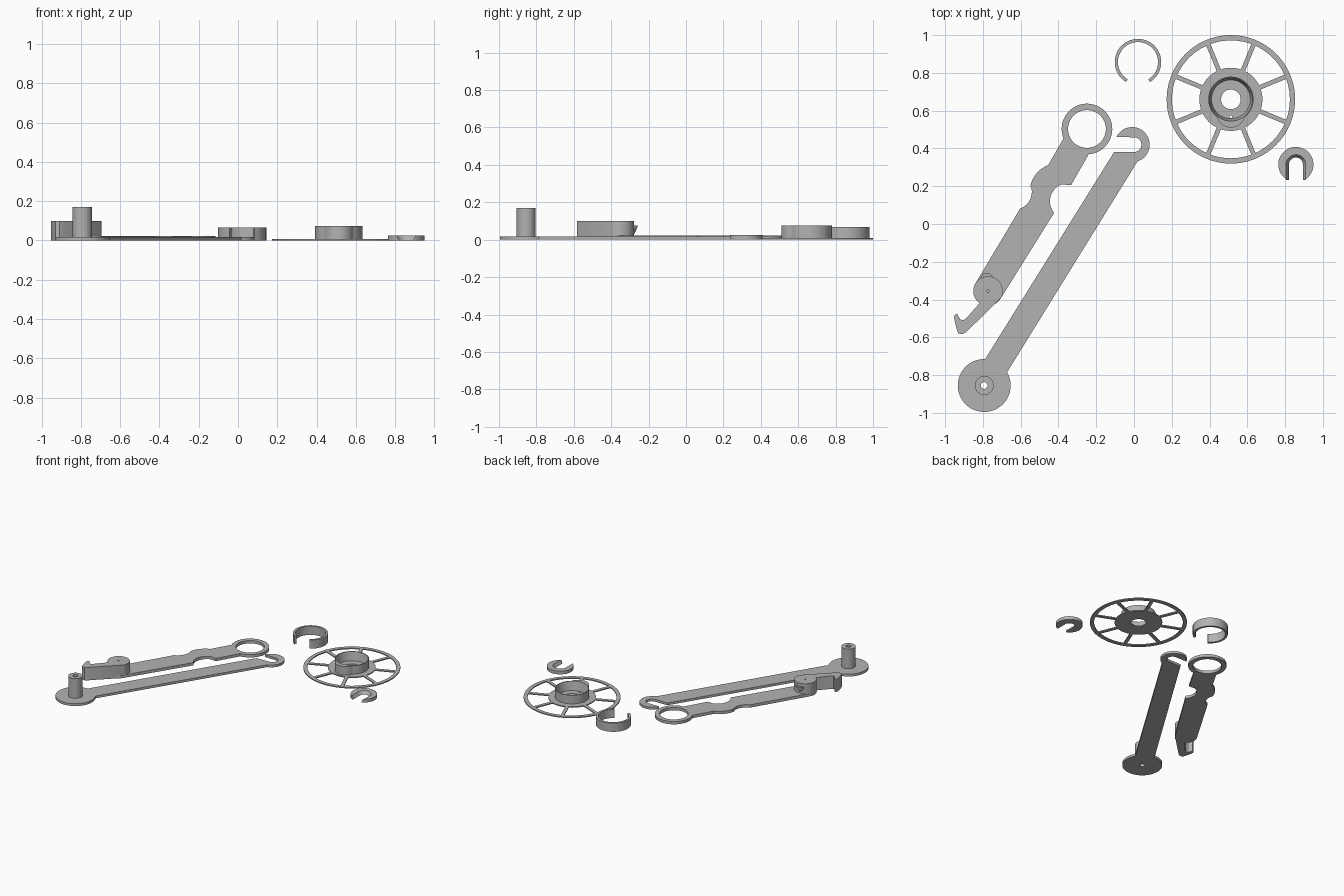
import bpy, bmesh
from math import sin, cos, asin, radians, degrees, sqrt, pi

cube = bpy.data.objects.get("Cube")
if cube:
    bpy.data.objects.remove(cube, do_unlink=True)

grey = bpy.data.materials.new("plain grey")
grey.use_nodes = True
grey.diffuse_color = (0.45, 0.45, 0.45, 1)
grey.node_tree.nodes["Principled BSDF"].inputs["Base Color"].default_value = grey.diffuse_color


def arc(c, r, a, b, n=24):
    """Points on a circle from angle a to b in degrees."""
    angles = [radians(a + (b - a) * i / n) for i in range(n + 1)]
    return [(c[0] + r * cos(t), c[1] + r * sin(t)) for t in angles]


def circle(c, r, n=64):
    return arc(c, r, 0, 360, n)[:-1]


def finish(name, mesh):
    mesh.materials.clear()
    mesh.materials.append(grey)
    ob = bpy.data.objects.new(name, mesh)
    bpy.context.collection.objects.link(ob)
    bpy.ops.object.select_all(action="DESELECT")
    ob.select_set(True)
    bpy.context.view_layer.objects.active = ob
    bpy.ops.object.shade_smooth_by_angle(angle=radians(30))
    return ob


def plate(name, outlines, z0, z1):
    """Flat plate: first outline is the edge, the others are holes."""
    cu = bpy.data.curves.new(name, "CURVE")
    cu.dimensions = "2D"
    cu.fill_mode = "BOTH"
    cu.extrude = (z1 - z0) / 2
    for pts in outlines:
        sp = cu.splines.new("POLY")
        sp.points.add(len(pts) - 1)
        for p, (x, y) in zip(sp.points, pts):
            p.co = (x, y, 0, 1)
        sp.use_cyclic_u = True
    helper = bpy.data.objects.new(name + "_outline", cu)
    bpy.context.collection.objects.link(helper)
    bpy.context.view_layer.update()
    mesh = bpy.data.meshes.new_from_object(
        helper.evaluated_get(bpy.context.evaluated_depsgraph_get()))
    bpy.data.objects.remove(helper, do_unlink=True)
    bm = bmesh.new()
    bm.from_mesh(mesh)
    bmesh.ops.translate(bm, verts=bm.verts, vec=(0, 0, (z0 + z1) / 2))
    bmesh.ops.remove_doubles(bm, verts=bm.verts, dist=1e-5)
    bmesh.ops.recalc_face_normals(bm, faces=bm.faces)
    bm.to_mesh(mesh)
    bm.free()
    return finish(name, mesh)


def wall(name, rails, closed):
    """Wall whose cross-section corners follow the (points, z) rails."""
    bm = bmesh.new()
    rows = [[bm.verts.new((x, y, z)) for x, y in pts] for pts, z in rails]
    n = len(rows[0])
    for k, row in enumerate(rows):
        nxt = rows[(k + 1) % len(rows)]
        for i in range(n if closed else n - 1):
            j = (i + 1) % n
            bm.faces.new((row[i], row[j], nxt[j], nxt[i]))
    if not closed:
        for i in (0, n - 1):
            bm.faces.new([row[i] for row in rows])
    bmesh.ops.recalc_face_normals(bm, faces=bm.faces)
    mesh = bpy.data.meshes.new(name)
    bm.to_mesh(mesh)
    bm.free()
    return finish(name, mesh)


# Spoked wheel with eight windows, centre bore and pin hole
wc = (0.513, 0.66)
rim_r, hub_r, half_spoke = 0.312, 0.167, 0.012
windows = []
for k in range(8):
    a, b = 22.5 + 45 * k, 67.5 + 45 * k
    o, i = (degrees(asin(half_spoke / r)) for r in (rim_r, hub_r))
    windows.append(arc(wc, rim_r, a + o, b - o, 10) + arc(wc, hub_r, b - i, a + i, 10))
plate("spoked_wheel", [circle(wc, 0.34, 96), *windows, circle(wc, 0.052),
                       circle((wc[0], wc[1] - 0.092), 0.007, 12)], 0, 0.008)

# Raised hub wall with a rounded bulge at the front
outer = []
for i in range(96):
    t = 2 * pi * i / 96
    r = max(0.12, -0.15 * sin(t))
    outer.append((wc[0] + r * cos(t), wc[1] + r * sin(t)))
wall("hub_wall", [(outer, 0), (outer, 0.075), (circle(wc, 0.115, 96), 0.075),
                  (circle(wc, 0.101, 96), 0)], True)

# Open snap ring
sc = (0.021, 0.857)
out_arc, in_arc = arc(sc, 0.123, -59, 239, 64), arc(sc, 0.106, -59, 239, 64)
wall("snap_ring", [(out_arc, 0), (out_arc, 0.067), (in_arc, 0.067), (in_arc, 0)], False)

# U-shaped clip with a slot that widens upward
cc, foot = (0.857, 0.315), 0.234


def slot(r):
    leg = [foot + (cc[1] - foot) * i / 8 for i in range(8)]
    return ([(cc[0] + r, y) for y in leg] + arc(cc, r, 0, 180, 24)
            + [(cc[0] - r, y) for y in reversed(leg)])


end = degrees(asin((cc[1] - foot) / 0.093))
edge = arc(cc, 0.093, -end, 180 + end, 40)
wall("slotted_clip", [(edge, 0), (edge, 0.025), (slot(0.052), 0.025), (slot(0.037), 0)], False)

# Long arm: round foot, straight bar and open hook
fc, hc = (-0.793, -0.855), (-0.01, 0.42)
bar = ([(-0.106, 0.38)] + arc((0, 0.42), 0.039, -90, 90, 16) + [(-0.093, 0.46), (-0.085, 0.475)]
       + arc(hc, 0.093, 130, -72, 36) + arc(fc, 0.14, 30, -272, 72))
plate("long_arm", [bar, circle(fc, 0.018, 24)], 0, 0.018)
plate("post", [circle(fc, 0.05), circle(fc, 0.018, 24)], 0.012, 0.17)

# Short arm: ring end, waisted grip and rounded pivot end
rc, pc = (-0.249, 0.503), (-0.773, -0.355)
lever = (arc(rc, 0.134, -86, 202, 64) + arc((-0.40, 0.17), 0.152, 111, 168, 10)
         + arc((-0.635, 0.17), 0.094, 12, -70, 12) + arc(pc, 0.078, 145, 332, 24)
         + arc((-0.35, 0.12), 0.095, 220, 110, 16) + [(-0.333, 0.206)])
plate("short_arm", [lever, circle(rc, 0.1)], 0, 0.022)

# Hooked latch standing on the pivot end
latch = (arc(pc, 0.078, 235, -28, 40)
         + [(-0.889, -0.573), (-0.908, -0.583), (-0.93, -0.58), (-0.942, -0.546),
            (-0.953, -0.495), (-0.948, -0.48), (-0.936, -0.477), (-0.92, -0.505),
            (-0.905, -0.51), (-0.889, -0.5)])
plate("latch", [latch, circle(pc, 0.007, 12)], 0.0, 0.1)

# Small tapered nub on the back of the latch
nc = (-0.778, -0.292)
low, high, core = circle(nc, 0.015, 24), circle(nc, 0.033, 24), circle(nc, 0.004, 24)
wall("latch_nub", [(low, 0.03), (high, 0.068), (high, 0.076), (core, 0.076), (core, 0.03)], True)
